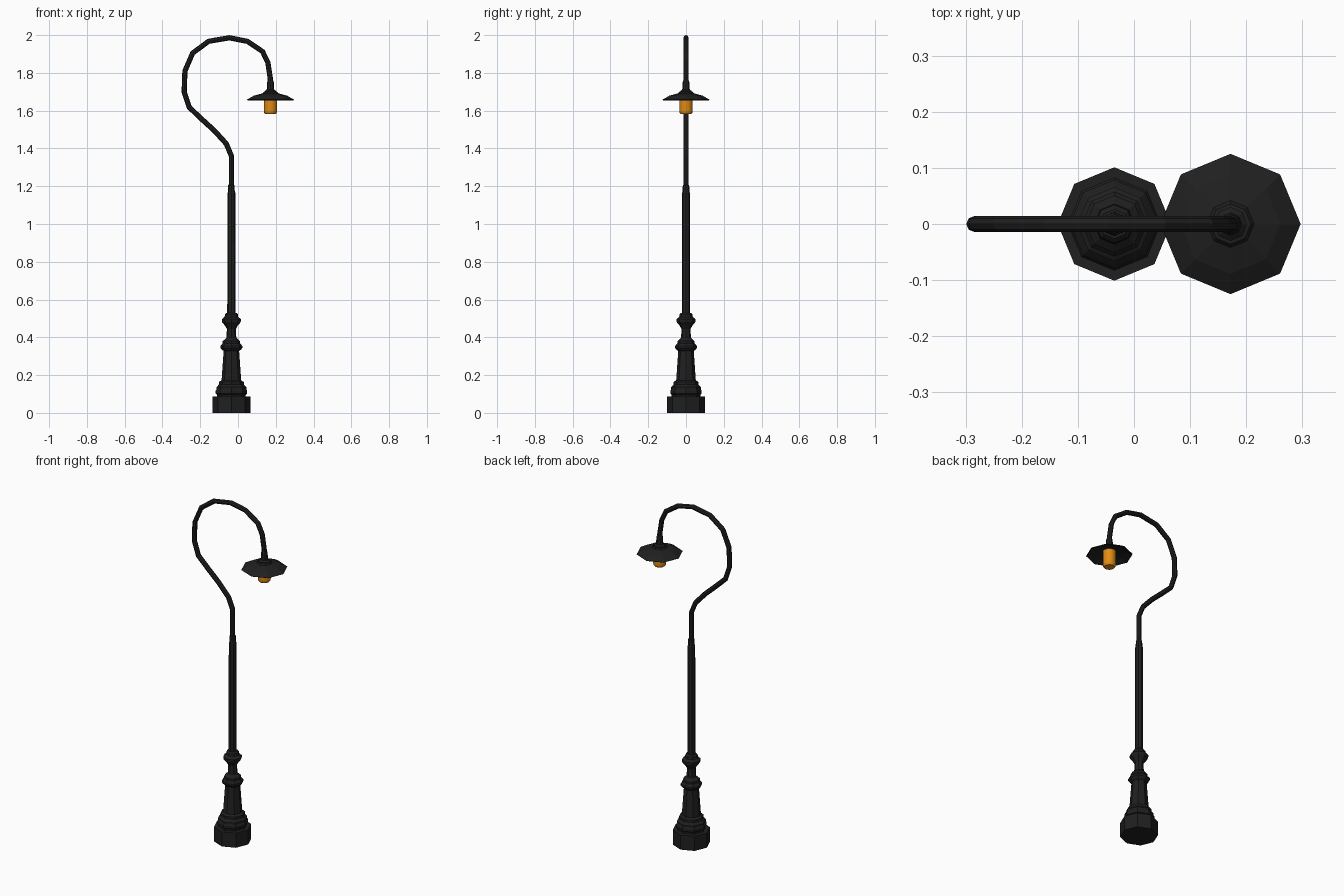
import bpy, bmesh, math
from mathutils import Vector

if "Cube" in bpy.data.objects:
    bpy.data.objects.remove(bpy.data.objects["Cube"])

POST_X, LAMP_X = -0.035, 0.172


def material(name, rgb):
    m = bpy.data.materials.new(name)
    m.diffuse_color = (*rgb, 1)
    m.use_nodes = True
    m.node_tree.nodes["Principled BSDF"].inputs["Base Color"].default_value = m.diffuse_color
    return m


black = material("black iron", (0.014, 0.014, 0.014))
amber = material("amber glass", (0.75, 0.26, 0.008))


def skin_rings(name, rings, mat, smooth=False, caps=True):
    """Join rings of points into a closed tube of flat faces."""
    bm = bmesh.new()
    loops = [[bm.verts.new(p) for p in ring] for ring in rings]
    n = len(loops[0])
    for a, b in zip(loops, loops[1:]):
        for i in range(n):
            j = (i + 1) % n
            bm.faces.new((a[i], a[j], b[j], b[i]))
    if caps:
        bm.faces.new(loops[0][::-1])
        bm.faces.new(loops[-1])
    bmesh.ops.recalc_face_normals(bm, faces=bm.faces)
    mesh = bpy.data.meshes.new(name)
    bm.to_mesh(mesh)
    bm.free()
    mesh.materials.append(mat)
    ob = bpy.data.objects.new(name, mesh)
    bpy.context.collection.objects.link(ob)
    if smooth:
        bpy.context.view_layer.objects.active = ob
        ob.select_set(True)
        bpy.ops.object.shade_smooth_by_angle(angle=math.radians(40))
        ob.select_set(False)
    return ob


def lathe(name, x, profile, mat, sides=8, smooth=False):
    rings = [[(x + r * math.cos(math.tau * i / sides), r * math.sin(math.tau * i / sides), z)
              for i in range(sides)] for r, z in profile]
    return skin_rings(name, rings, mat, smooth)


# Octagonal plinth
lathe("plinth", POST_X, [(0.101, 0), (0.101, 0.086)], black)

# Moulded pedestal: stepped foot, tapered shaft, collar, neck and bulb
lathe("pedestal", POST_X, [
    (0.076, 0.084), (0.076, 0.096), (0.083, 0.102), (0.083, 0.118), (0.079, 0.124),
    (0.079, 0.136), (0.070, 0.146), (0.066, 0.150), (0.066, 0.164), (0.052, 0.172),
    (0.041, 0.328), (0.050, 0.334), (0.058, 0.344), (0.058, 0.354), (0.046, 0.368),
    (0.046, 0.380), (0.036, 0.388), (0.026, 0.398), (0.024, 0.445), (0.034, 0.462),
    (0.049, 0.480), (0.051, 0.496), (0.036, 0.508), (0.034, 0.522), (0.026, 0.530),
], black)

# Pole with a stepped top
lathe("pole", POST_X, [(0.022, 0.52), (0.021, 1.165), (0.018, 1.17), (0.017, 1.205),
                       (0.012, 1.21)], black)

# Swan-neck arm swept along a path in the xz plane
path = [(-0.035, 1.18), (-0.035, 1.36), (-0.062, 1.425), (-0.128, 1.497), (-0.192, 1.555),
        (-0.258, 1.618), (-0.285, 1.70), (-0.281, 1.81), (-0.24, 1.905), (-0.156, 1.967),
        (-0.045, 1.986), (0.05, 1.967), (0.13, 1.913), (0.158, 1.855), (0.171, 1.77),
        (0.172, 1.70)]
pts = [Vector((x, 0, z)) for x, z in path]
rings = []
for k, p in enumerate(pts):
    t0 = (p - pts[max(k - 1, 0)]).normalized()
    t1 = (pts[min(k + 1, len(pts) - 1)] - p).normalized()
    t = (t0 + t1).normalized()
    side = Vector((t.z, 0, -t.x))
    rings.append([p + 0.014 * (side * math.cos(math.tau * i / 8)
                               + Vector((0, 1, 0)) * math.sin(math.tau * i / 8))
                  for i in range(8)])
skin_rings("swan_neck_arm", rings, black)

# Lamp socket and octagonal shade with a hollow underside
lathe("lamp_socket", LAMP_X, [(0.030, 1.69), (0.030, 1.704), (0.020, 1.712),
                              (0.017, 1.755), (0.014, 1.76)], black)
lathe("lamp_shade", LAMP_X, [(0.020, 1.682), (0.088, 1.668), (0.121, 1.655), (0.125, 1.658),
                             (0.089, 1.679), (0.042, 1.692), (0.036, 1.700), (0.020, 1.702)],
      black)

# Amber lamp glass
lathe("lamp_glass", LAMP_X, [(0.028, 1.583), (0.034, 1.590), (0.035, 1.60), (0.035, 1.685)],
      amber, sides=16, smooth=True)
